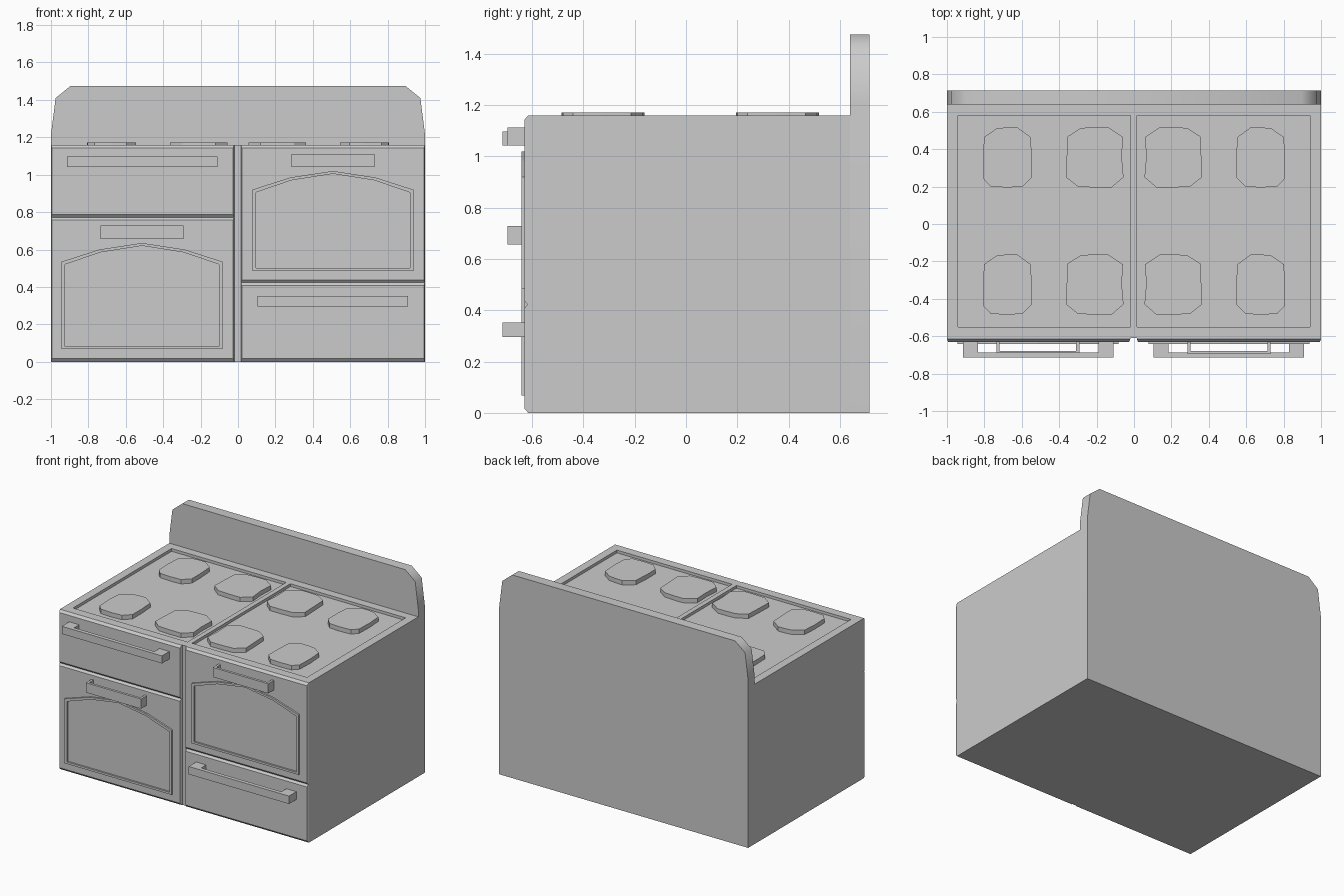
import bpy, bmesh

if "Cube" in bpy.data.objects:
    bpy.data.objects.remove(bpy.data.objects["Cube"])


def make(name, verts, faces, smooth=None):
    me = bpy.data.meshes.new(name)
    me.from_pydata(verts, [], faces)
    bm = bmesh.new()
    bm.from_mesh(me)
    bmesh.ops.recalc_face_normals(bm, faces=bm.faces)
    bm.to_mesh(me)
    bm.free()
    ob = bpy.data.objects.new(name, me)
    bpy.context.collection.objects.link(ob)
    bpy.ops.object.select_all(action='DESELECT')
    ob.select_set(True)
    bpy.context.view_layer.objects.active = ob
    if smooth:
        bpy.ops.object.shade_smooth_by_angle(angle=smooth)
    return ob


def loft(name, a, b, smooth=None):
    """Solid between two matching closed loops of 3D points."""
    n = len(a)
    faces = [tuple(range(n)), tuple(range(n, 2 * n))]
    faces += [(i, (i + 1) % n, n + (i + 1) % n, n + i) for i in range(n)]
    return make(name, a + b, faces, smooth)


def rect(x0, x1, z0, z1, y):
    return [(x0, y, z0), (x1, y, z0), (x1, y, z1), (x0, y, z1)]


def box(name, x0, x1, y0, y1, z0, z1):
    return loft(name, rect(x0, x1, z0, z1, y0), rect(x0, x1, z0, z1, y1))


def prism_y(name, pts, y0, y1, smooth=None):
    return loft(name, [(x, y0, z) for x, z in pts], [(x, y1, z) for x, z in pts], smooth)


# Body with two shallow hob recesses cut in the top
body = box("body", -1, 1, -0.61, 0.64, 0, 1.16)
for x0, x1 in ((-0.94, -0.02), (0.015, 0.94)):
    cutter = box("hob_cutter", x0, x1, -0.55, 0.58, 1.14, 1.3)
    cutter.hide_render = True
    mod = body.modifiers.new("hob_recess", 'BOOLEAN')
    mod.object = cutter
    mod.solver = 'EXACT'
    bpy.context.view_layer.objects.active = body
    bpy.ops.object.modifier_apply(modifier=mod.name)
    bpy.data.objects.remove(cutter)

# Back panel with clipped splashback corners
half = [(1, 0), (1, 1.215), (0.975, 1.41), (0.895, 1.475)]
prism_y("splashback", half + [(-x, z) for x, z in reversed(half)], 0.64, 0.715, 0.9)

# Hotplates: slightly irregular 12-sided discs, mirrored left to right
OUTER = [(-.06, .155), (0, .163), (.05, .163), (.123, .11), (.13, 0), (.13, -.105),
         (.08, -.155), (0, -.16), (-.09, -.155), (-.128, -.115), (-.132, 0), (-.125, .11)]
INNER = [(-.075, .158), (0, .163), (.07, .163), (.15, .11), (.145, 0), (.154, -.105),
         (.09, -.16), (0, -.16), (-.09, -.155), (-.154, -.105), (-.15, 0), (-.145, .113)]
for side in (1, -1):
    for cx, shape in ((-0.676, OUTER), (-0.21, INNER)):
        for cy in (0.355, -0.325):
            loop = [(side * (cx + x), cy + y) for x, y in shape]
            loft("hotplate", [(x, y, 1.135) for x, y in loop], [(x, y, 1.172) for x, y in loop])


# Front panels with chamfered edges
def front_panel(name, x0, x1, z0, z1):
    loft(name, rect(x0, x1, z0, z1, -0.605), rect(x0, x1, z0, z1, -0.615)).data.name = name
    loft(name + "_face", rect(x0, x1, z0, z1, -0.615),
         rect(x0 + .006, x1 - .006, z0 + .017, z1 - .017, -0.63))


# U-shaped pull handle, open from above
def handle(name, x0, x1, z0, z1, y, end, bar):
    pts = [(x0, -0.625), (x0, y), (x1, y), (x1, -0.625),
           (x1 - end, -0.625), (x1 - end, y + bar), (x0 + end, y + bar), (x0 + end, -0.625)]
    loft(name, [(px, py, z0) for px, py in pts], [(px, py, z1) for px, py in pts])


# Arched raised window frame, z0 is its bottom edge, s its straight side height
def window_frame(name, cx, z0, s):
    def loop(w, q, b, d, y):
        pts = [(-w, b), (w, b), (w, s - d), (q, s + .065 - d), (0, s + .10 - d),
               (-q, s + .065 - d), (-w, s - d)]
        return [(cx + x, y, z0 + z) for x, z in pts]
    o, i = (.43, .228, 0, 0), (.412, .222, .015, .015)
    loops = [loop(*o, -.625), loop(*o, -.642), loop(*i, -.642), loop(*i, -.625)]
    n = 7
    faces = [(k * n + j, k * n + (j + 1) % n, (k + 1) % 4 * n + (j + 1) % n, (k + 1) % 4 * n + j)
             for k in range(4) for j in range(n)]
    make(name, sum(loops, []), faces)


# Left column: drawer over door; right column: door over drawer
front_panel("left_drawer", -1, -0.02, 0.77, 1.16)
front_panel("left_door", -1, -0.02, 0, 0.775)
front_panel("right_door", 0.015, 1, 0.42, 1.16)
front_panel("right_drawer", 0.015, 1, 0, 0.425)
handle("left_drawer_handle", -0.915, -0.11, 1.042, 1.097, -0.715, 0.08, 0.028)
handle("right_drawer_handle", 0.105, 0.91, 0.295, 0.352, -0.715, 0.08, 0.028)
handle("left_door_handle", -0.735, -0.292, 0.657, 0.728, -0.696, 0.017, 0.018)
handle("right_door_handle", 0.285, 0.73, 1.042, 1.112, -0.696, 0.017, 0.018)
window_frame("left_window_frame", -0.513, 0.067, 0.468)
window_frame("right_window_frame", 0.507, 0.485, 0.435)
